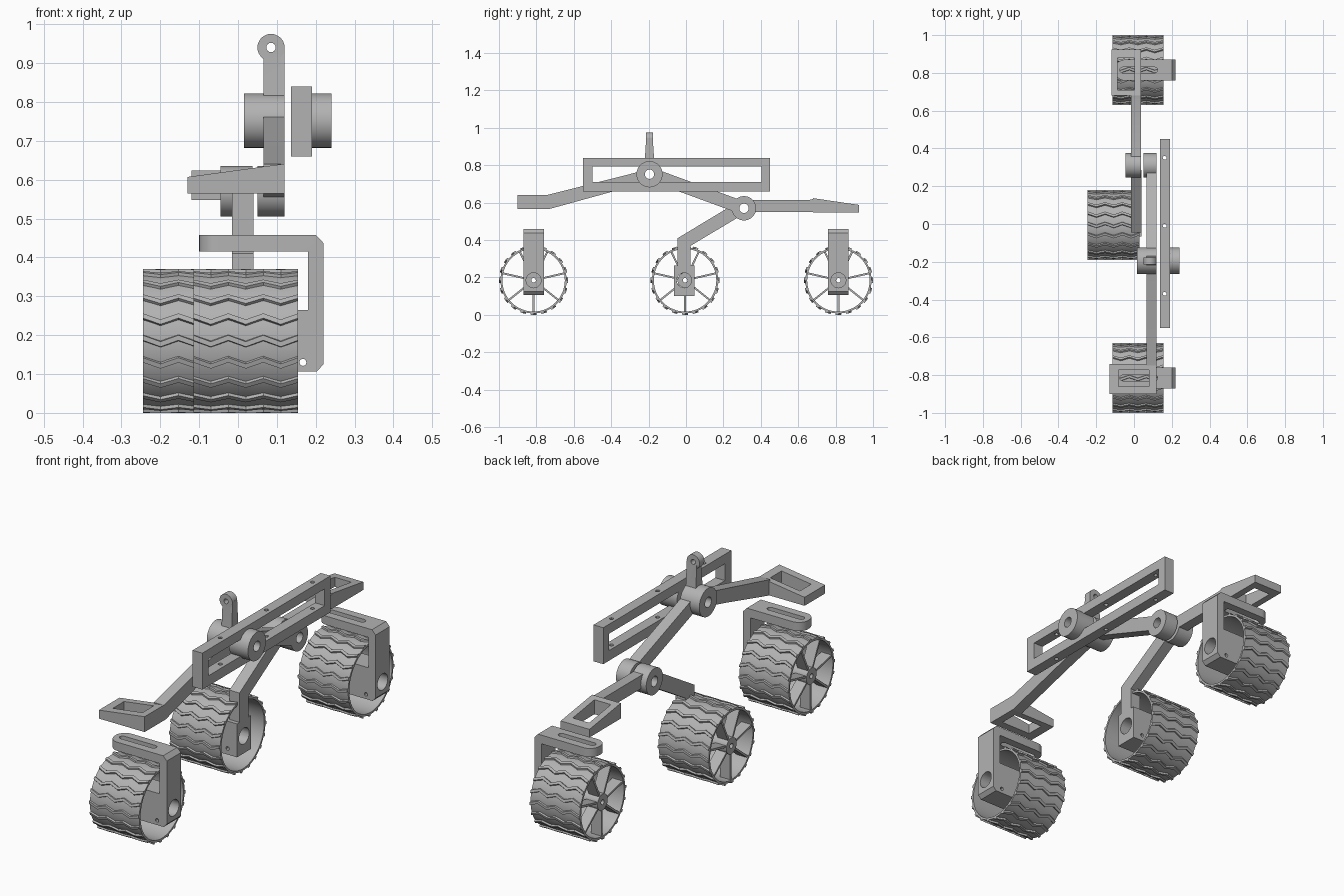
import bpy, bmesh, math
from mathutils import Vector

cube = bpy.data.objects.get("Cube")
if cube:
    bpy.data.objects.remove(cube)

grey = bpy.data.materials.new("plain grey")
grey.use_nodes = True
GREY = (0.45, 0.45, 0.45, 1)
grey.diffuse_color = GREY
grey.node_tree.nodes["Principled BSDF"].inputs["Base Color"].default_value = GREY


def finish(name, bm):
    bmesh.ops.recalc_face_normals(bm, faces=bm.faces)
    me = bpy.data.meshes.new(name)
    bm.to_mesh(me)
    bm.free()
    me.materials.append(grey)
    ob = bpy.data.objects.new(name, me)
    bpy.context.collection.objects.link(ob)
    return ob


def select(ob):
    bpy.ops.object.select_all(action='DESELECT')
    ob.select_set(True)
    bpy.context.view_layer.objects.active = ob


def place(axis, a, b, t):
    """Point from two profile coordinates and a depth along the axis."""
    return Vector({'x': (t, a, b), 'y': (a, t, b), 'z': (a, b, t)}[axis])


def prism(name, axis, pts, lo, hi):
    bm = bmesh.new()
    rows = [[bm.verts.new(place(axis, a, b, t)) for a, b in pts] for t in (lo, hi)]
    n = len(pts)
    for row in rows:
        bm.faces.new(row)
    for i in range(n):
        j = (i + 1) % n
        bm.faces.new((rows[0][i], rows[0][j], rows[1][j], rows[1][i]))
    return finish(name, bm)


def rect(a0, b0, a1, b1):
    return [(a0, b0), (a1, b0), (a1, b1), (a0, b1)]


def circle(a, b, r, n=24):
    return [(a + r * math.cos(math.tau * i / n), b + r * math.sin(math.tau * i / n))
            for i in range(n)]


def slot(a0, a1, b, r, n=8):
    """Outline with two round ends."""
    ends = [(a1, -math.pi / 2), (a0, math.pi / 2)]
    return [(a + r * math.cos(s + math.pi * i / n), b + r * math.sin(s + math.pi * i / n))
            for a, s in ends for i in range(n + 1)]


def combine(ob, *others, op='DIFFERENCE'):
    for other in others:
        mod = ob.modifiers.new("combine", 'BOOLEAN')
        mod.operation, mod.solver, mod.object = op, 'EXACT', other
        select(ob)
        bpy.ops.object.modifier_apply(modifier=mod.name)
        bpy.data.objects.remove(other)
    return ob


def ring(name, y, z, x0, x1, r, hole, n=40):
    """Tube lying along x."""
    bm = bmesh.new()
    loops = [[bm.verts.new((x, a, b)) for a, b in circle(y, z, rad, n)]
             for x, rad in ((x0, r), (x1, r), (x1, hole), (x0, hole))]
    for k in range(4):
        p, q = loops[k], loops[(k + 1) % 4]
        for i in range(n):
            j = (i + 1) % n
            bm.faces.new((p[i], p[j], q[j], q[i]))
    return finish(name, bm)


def treads(name, x0, x1, y, z, count=20, segs=6):
    """Raised zigzag ridges around a wheel."""
    bm = bmesh.new()
    for t in range(count):
        rows = []
        for s in range(segs + 1):
            x = x0 + (x1 - x0) * s / segs
            mid = math.tau * t / count + (0.045 if s % 2 else -0.045)
            rows.append([bm.verts.new((x, y + r * math.cos(mid + d), z + r * math.sin(mid + d)))
                         for r, d in ((0.174, -0.05), (0.185, -0.035), (0.185, 0.035), (0.174, 0.05))])
        bm.faces.new(rows[0])
        bm.faces.new(rows[-1])
        for p, q in zip(rows, rows[1:]):
            for i in range(4):
                j = (i + 1) % 4
                bm.faces.new((p[i], p[j], q[j], q[i]))
    return finish(name, bm)


AXLE = 0.185


def wheel(label, x0, x1, y):
    ring(label + "_wheel_rim", y, AXLE, x0, x1, 0.177, 0.167, 64)
    treads(label + "_wheel_treads", x0, x1, y, AXLE)
    ring(label + "_wheel_hub", y, AXLE, x0, x0 + 0.1, 0.04, 0.012)
    for k in range(7):
        a = -math.pi / 2 + math.tau * k / 7
        u, v = Vector((math.cos(a), math.sin(a))), Vector((-math.sin(a), math.cos(a))) * 0.005
        c = Vector((y, AXLE))
        pts = [c + u * r + v * s for r, s in ((0.036, -1), (0.171, -1), (0.171, 1), (0.036, 1))]
        prism(label + "_wheel_spoke", 'x', pts, x0 + 0.004, x0 + 0.06)


def motor_block(name, x0, x1, y, z0):
    """Axle block with a motor bore and a small set-screw hole."""
    block = prism(name, 'x', rect(y - 0.055, z0, y + 0.055, 0.265), x0, x1)
    return block


def bore(ob, x, y):
    return combine(ob, prism("cutter", 'x', circle(y, AXLE, 0.04), -0.5, 0.5),
                   prism("cutter", 'y', circle(x, 0.13, 0.009, 12), y - 0.2, y + 0.2))


# Wheels
for label, y in (("front", -0.815), ("rear", 0.815)):
    wheel(label, -0.115, 0.155, y)
    # Steering bracket: slotted top plate, side plate and motor block
    outline = [(-0.10, 0.415), (0.18, 0.415), (0.18, 0.107), (0.203, 0.107),
               (0.22, 0.125), (0.22, 0.437), (0.2, 0.458), (-0.10, 0.458)]
    bracket = prism(label + "_bracket", 'y', outline, y - 0.055, y + 0.055)
    bm = bmesh.new()
    bm.from_mesh(bracket.data)
    ends = [e for e in bm.edges if all(v.co.x < -0.09 for v in e.verts)
            and abs(e.verts[0].co.z - e.verts[1].co.z) > 0.01]
    bmesh.ops.bevel(bm, geom=ends, offset=0.05, segments=8, profile=0.5, affect='EDGES')
    bm.to_mesh(bracket.data)
    bm.free()
    combine(bracket, motor_block("block", 0.06, 0.19, y, 0.107), op='UNION')
    combine(bracket, prism("cutter", 'z', slot(-0.06, 0.11, y, 0.015), 0.3, 0.5))
    bore(bracket, 0.167, y)

wheel("middle", -0.245, 0.03, -0.005)

# Bogie: leg to the middle wheel, pivot and rear arm
leg = prism("middle_leg", 'x', [(-0.045, 0.15), (-0.045, 0.41), (0.245, 0.585), (0.285, 0.525),
                                (0.025, 0.37), (0.025, 0.15)], -0.015, 0.04)
combine(leg, motor_block("block", -0.1, 0.04, -0.01, 0.10), op='UNION')
bore(leg, -0.012, -0.01)
PIVOT = (0.31, 0.57)
ring("bogie_pivot", *PIVOT, -0.045, 0.037, 0.065, 0.025)
prism("bogie_rear_arm", 'x', [(0.345, 0.55), (0.69, 0.55), (0.69, 0.622), (0.66, 0.615),
                              (0.345, 0.615)], -0.015, 0.037)
rear_mount = prism("rear_mount", 'x', [(0.68, 0.548), (0.925, 0.548), (0.925, 0.588),
                                       (0.68, 0.624)], -0.12, 0.037)
combine(rear_mount, prism("cutter", 'z', rect(-0.087, 0.71, 0.003, 0.88), 0.4, 0.8))

# Rocker: front and rear arms, front mount, pivots
MAIN = (-0.195, 0.752)
prism("rocker_front_arm", 'x', [(-0.75, 0.565), (-0.735, 0.565), (-0.39, 0.66), (-0.232, 0.7),
                                (-0.232, 0.77), (-0.735, 0.643), (-0.75, 0.64)], 0.065, 0.12)
front_mount = prism("front_mount", 'y', [(-0.13, 0.565), (0.12, 0.565), (0.12, 0.641),
                                         (-0.13, 0.607)], -0.9, -0.74)
combine(front_mount, prism("cutter", 'z', rect(-0.082, -0.86, 0.08, -0.772), 0.4, 0.8))
prism("rocker_rear_arm", 'x', [(-0.145, 0.774), (0.284, 0.617), (0.26, 0.551),
                               (-0.169, 0.708)], 0.065, 0.12)
ring("rocker_rear_pivot", *PIVOT, 0.05, 0.12, 0.065, 0.025)
ring("main_pivot", *MAIN, 0.015, 0.12, 0.07, 0.025)
ring("body_pivot", *MAIN, 0.137, 0.24, 0.07, 0.025)

# Body frame with a long window and vertical screw holes
frame = prism("body_frame", 'x', rect(-0.55, 0.66, 0.45, 0.84), 0.137, 0.19)
combine(frame, prism("cutter", 'x', rect(-0.5, 0.71, 0.405, 0.793), 0, 0.3))
for y in (-0.37, -0.01, 0.35):
    combine(frame, prism("cutter", 'z', circle(0.162, y, 0.01, 12), 0.5, 1))

# Lever on top of the main pivot, with a round eye
head = [p for p in circle(0.085, 0.94, 0.035, 32)]
lever = prism("lever", 'y', head, -0.215, -0.177)
stem = prism("stem", 'x', [(-0.222, 0.80), (-0.168, 0.80), (-0.178, 0.945), (-0.213, 0.945)],
             0.065, 0.12)
combine(lever, stem, op='UNION')
combine(lever, prism("cutter", 'y', circle(0.085, 0.94, 0.012, 16), -0.4, 0))

# Smooth the round walls and keep the edges crisp
for ob in bpy.context.scene.objects:
    if ob.type == 'MESH' and ob.data.materials and ob.data.materials[0] == grey:
        select(ob)
        bpy.ops.object.shade_smooth_by_angle(angle=math.radians(30))
